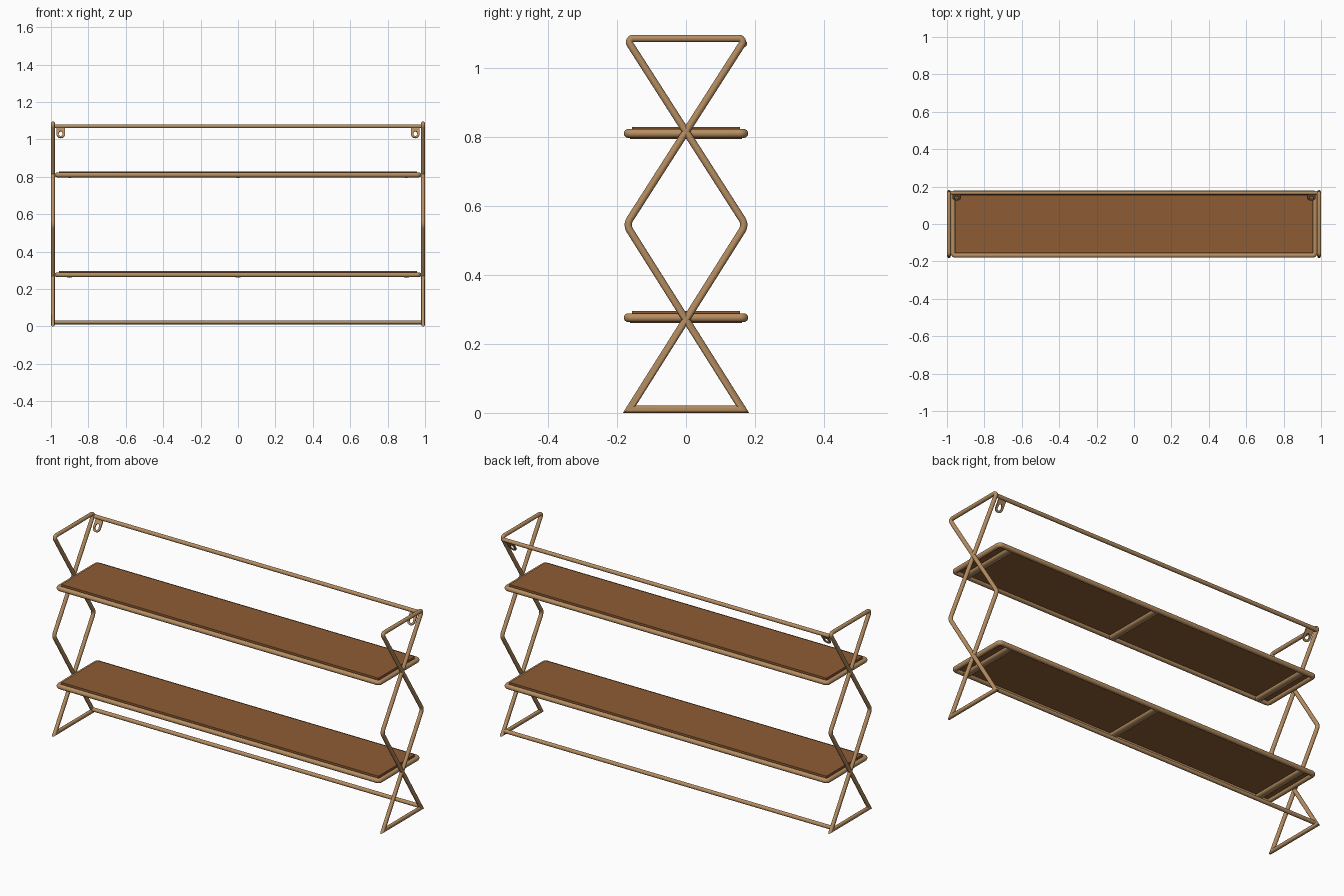
import bpy, bmesh, math
from mathutils import Vector, Matrix

if "Cube" in bpy.data.objects:
    bpy.data.objects.remove(bpy.data.objects["Cube"])


def material(name, rgb):
    m = bpy.data.materials.new(name)
    m.diffuse_color = (*rgb, 1)
    m.use_nodes = True
    m.node_tree.nodes["Principled BSDF"].inputs["Base Color"].default_value = m.diffuse_color
    return m


TAN = material("tan metal", (0.47, 0.27, 0.12))
BROWN = material("brown wood", (0.27, 0.108, 0.034))


def finish(bm, name, mat):
    bmesh.ops.recalc_face_normals(bm, faces=bm.faces)
    me = bpy.data.meshes.new(name)
    bm.to_mesh(me)
    bm.free()
    me.materials.append(mat)
    ob = bpy.data.objects.new(name, me)
    bpy.context.collection.objects.link(ob)
    bpy.ops.object.select_all(action='DESELECT')
    ob.select_set(True)
    bpy.context.view_layer.objects.active = ob
    bpy.ops.object.shade_smooth_by_angle(angle=math.radians(40))
    return ob


def fillet(corners, steps=6):
    """Round each (point, radius) corner of a closed path."""
    out, n = [], len(corners)
    for i, (p, r) in enumerate(corners):
        a = (corners[i - 1][0] - p).normalized()
        b = (corners[(i + 1) % n][0] - p).normalized()
        if r == 0:
            out.append(p)
            continue
        half = a.angle(b) / 2
        c = p + (a + b).normalized() * r / math.sin(half)
        s = p + a * r / math.tan(half) - c
        axis = s.cross(p + b * r / math.tan(half) - c).normalized()
        turn = math.pi - 2 * half
        out += [c + Matrix.Rotation(turn * k / steps, 3, axis) @ s
                for k in range(steps + 1)]
    return out


def tube_loop(name, path, normal, r, mat, sides=16):
    """Sweep a round tube with mitred joints along a closed flat path."""
    bm, rings, n = bmesh.new(), [], len(path)
    for i, p in enumerate(path):
        d0 = (p - path[i - 1]).normalized()
        d1 = (path[(i + 1) % n] - p).normalized()
        t = (d0 + d1).normalized()
        side = t.cross(normal) / t.dot(d0)
        rings.append([bm.verts.new(p + r * (math.cos(a) * side + math.sin(a) * normal))
                      for a in (2 * math.pi * k / sides for k in range(sides))])
    for i in range(n):
        A, B = rings[i - 1], rings[i]
        for k in range(sides):
            j = (k + 1) % sides
            bm.faces.new((A[k], A[j], B[j], B[k]))
    return finish(bm, name, mat)


def rod(name, centre, axis, length, ry, rz, mat):
    """Elliptical bar along x or y."""
    bm = bmesh.new()
    bmesh.ops.create_cone(bm, cap_ends=True, segments=16, radius1=1, radius2=1, depth=length)
    bm.transform(Matrix.Translation(centre)
                 @ (Matrix.Rotation(math.pi / 2, 4, 'Z') if axis == 'Y' else Matrix())
                 @ Matrix.Rotation(math.pi / 2, 4, 'Y')
                 @ Matrix.Diagonal((rz, ry, 1, 1)))
    return finish(bm, name, mat)


# Zigzag side frames
V = Vector
for s, label in ((-1, "left"), (1, "right")):
    x = s * 0.9895
    pts = [(-.173, 1.0855, .011), (.173, 1.0855, .011), (-.173, .545, .03),
           (.164, .0105, 0), (-.164, .0105, 0), (.173, .545, .03)]
    path = fillet([(V((x, y, z)), r) for y, z, r in pts])
    tube_loop(label + "_side_frame", path, V((1, 0, 0)), .0105, TAN)

# Back rails at top and bottom
rod("top_back_rail", (0, .167, 1.07), 'X', 1.97, .0105, .0105, TAN)
rod("bottom_back_rail", (0, .155, .022), 'X', 1.97, .0105, .0105, TAN)

# Shelves: tube rim, wooden panel, cross braces below
for z, label in ((.277, "lower"), (.811, "upper")):
    rim = fillet([(V((a * .9675, b * .1675, z - .001)), .014)
                  for a, b in ((-1, -1), (1, -1), (1, 1), (-1, 1))])
    tube_loop(label + "_shelf_rim", rim, V((0, 0, 1)), .0128, TAN)
    bm = bmesh.new()
    bmesh.ops.create_cube(bm, size=1)
    bm.transform(Matrix.Translation((0, 0, z + .009)) @ Matrix.Diagonal((1.912, .312, .018, 1)))
    finish(bm, label + "_shelf_panel", BROWN)
    for x in (-.9, 0, .9):
        rod(label + "_shelf_brace", (x, 0, z - .006), 'Y', .325, .02, .011, TAN)

# Hanging tabs with teardrop hole, sloping along the frame
for s, label in ((-1, "left"), (1, "right")):
    bm, loops, N = bmesh.new(), [], 32
    for i in range(N):
        a = 2 * math.pi * i / N
        c, d = math.cos(a), math.sin(a)
        R = .022
        if d > 0:
            R = min(.022 / max(abs(c), 1e-6), .052 / d)
        h = .011 * (1 + (.9 * d ** 4 if d > 0 else 0))
        loops.append([bm.verts.new((q * c, y, q * d - .052))
                      for q, y in ((R, -.003), (R, .003), (h, .003), (h, -.003))])
    for i in range(N):
        A, B = loops[i - 1], loops[i]
        for k in range(4):
            j = (k + 1) % 4
            bm.faces.new((A[k], A[j], B[j], B[k]))
    tilt = math.atan2(.173, .274)
    bm.transform(Matrix.Translation((s * .948, .167, 1.07)) @ Matrix.Rotation(-tilt, 4, 'X'))
    finish(bm, label + "_hanging_tab", TAN)
